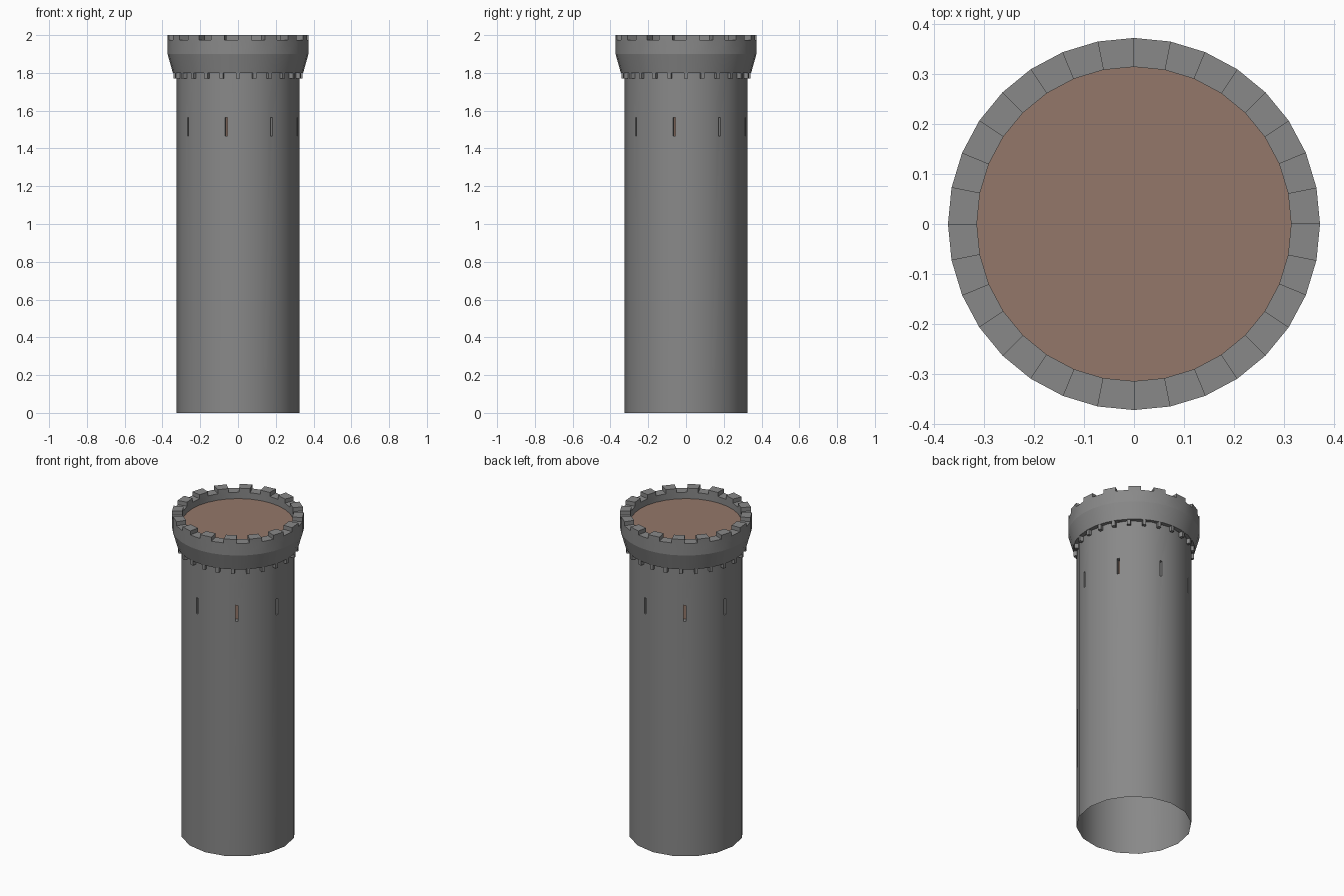
import bpy, bmesh, math
from mathutils import Matrix

if "Cube" in bpy.data.objects:
    bpy.data.objects.remove(bpy.data.objects["Cube"])


def material(name, rgb):
    m = bpy.data.materials.new(name)
    m.diffuse_color = (*rgb, 1)
    m.use_nodes = True
    m.node_tree.nodes["Principled BSDF"].inputs["Base Color"].default_value = m.diffuse_color
    return m


STONE = material("grey stone", (0.25, 0.25, 0.25))
WOOD = material("brown wood", (0.295, 0.186, 0.143))


def polar(r, deg, z):
    a = math.radians(deg)
    return (r * math.cos(a), r * math.sin(a), z)


def finish(name, bm, mats, angle):
    """Smooth shade, keeping edges above the angle sharp."""
    for f in bm.faces:
        f.smooth = True
    for e in bm.edges:
        e.smooth = e.calc_face_angle(0) < math.radians(angle)
    me = bpy.data.meshes.new(name)
    bm.to_mesh(me)
    bm.free()
    for m in mats:
        me.materials.append(m)
    ob = bpy.data.objects.new(name, me)
    bpy.context.collection.objects.link(ob)


# Tower wall: 16 sides, arrow slits recessed in every other side
SIDES, R, TOP = 16, 0.325, 1.80
SLIT_W, SLIT_Z0, SLIT_Z1, SLIT_D = 0.013, 1.465, 1.565, 0.03
step = 360 / SIDES
apothem = R * math.cos(math.radians(step / 2))
half = R * math.sin(math.radians(step / 2))
bm = bmesh.new()
for i in range(SIDES):
    rot = Matrix.Rotation(math.radians((i + 0.5) * step), 4, 'Z')

    def quad(pts):
        return bm.faces.new([bm.verts.new(rot @ Matrix.Translation(p).to_translation())
                             for p in pts])

    def panel(u0, u1, z0, z1, d=0):
        x = apothem - d
        return quad([(x, u0, z0), (x, u1, z0), (x, u1, z1), (x, u0, z1)])

    if i % 2 == 0:
        panel(-half, half, 0, TOP)
        continue
    w, a, b = SLIT_W / 2, SLIT_Z0, SLIT_Z1
    o, n = apothem, apothem - SLIT_D
    # wall around the slit
    hole = [(-w, a), (w, a), (w, b), (-w, b)]
    rim = [(-half, 0), (half, 0), (half, TOP), (-half, TOP)]
    for k in range(4):
        j = (k + 1) % 4
        quad([(o, *rim[k]), (o, *rim[j]), (o, *hole[j]), (o, *hole[k])])
        quad([(o, *hole[k]), (o, *hole[j]), (n, *hole[j]), (n, *hole[k])])
    panel(-w, w, a, b, SLIT_D).material_index = 1
bmesh.ops.remove_doubles(bm, verts=bm.verts, dist=1e-5)
finish("tower_wall", bm, [STONE, WOOD], 30)

# Parapet: lathed flared collar, alternate top faces raised as merlons
N = 32
profile = [(0.32, 1.80), (0.345, 1.80), (0.373, 1.90), (0.373, 1.975),
           (0.315, 1.975), (0.315, 1.935)]
bm = bmesh.new()
rings = [[bm.verts.new(polar(r, i * 360 / N, z)) for i in range(N)] for r, z in profile]
merlons = []
for k in range(len(profile) - 1):
    for i in range(N):
        j = (i + 1) % N
        f = bm.faces.new([rings[k][i], rings[k][j], rings[k + 1][j], rings[k + 1][i]])
        if k == 3 and i % 2 == 0:
            merlons.append(f)
for f in bmesh.ops.extrude_discrete_faces(bm, faces=merlons)["faces"]:
    for v in f.verts:
        v.co.z = 2.0
bmesh.ops.remove_doubles(bm, verts=bm.verts, dist=1e-5)
finish("parapet", bm, [STONE], 14)

# Roof floor
bm = bmesh.new()
bm.faces.new([bm.verts.new(polar(0.315, i * 360 / N, 1.935)) for i in range(N)])
finish("roof_floor", bm, [WOOD], 30)

# Corbels: small blocks under the collar
bm = bmesh.new()
for i in range(24):
    bmesh.ops.create_cube(bm, size=1, matrix=Matrix.Rotation(math.radians(i * 15), 4, 'Z')
                          @ Matrix.Translation((0.330, 0, 1.787))
                          @ Matrix.Diagonal((0.024, 0.02, 0.034, 1)))
finish("corbels", bm, [STONE], 30)
